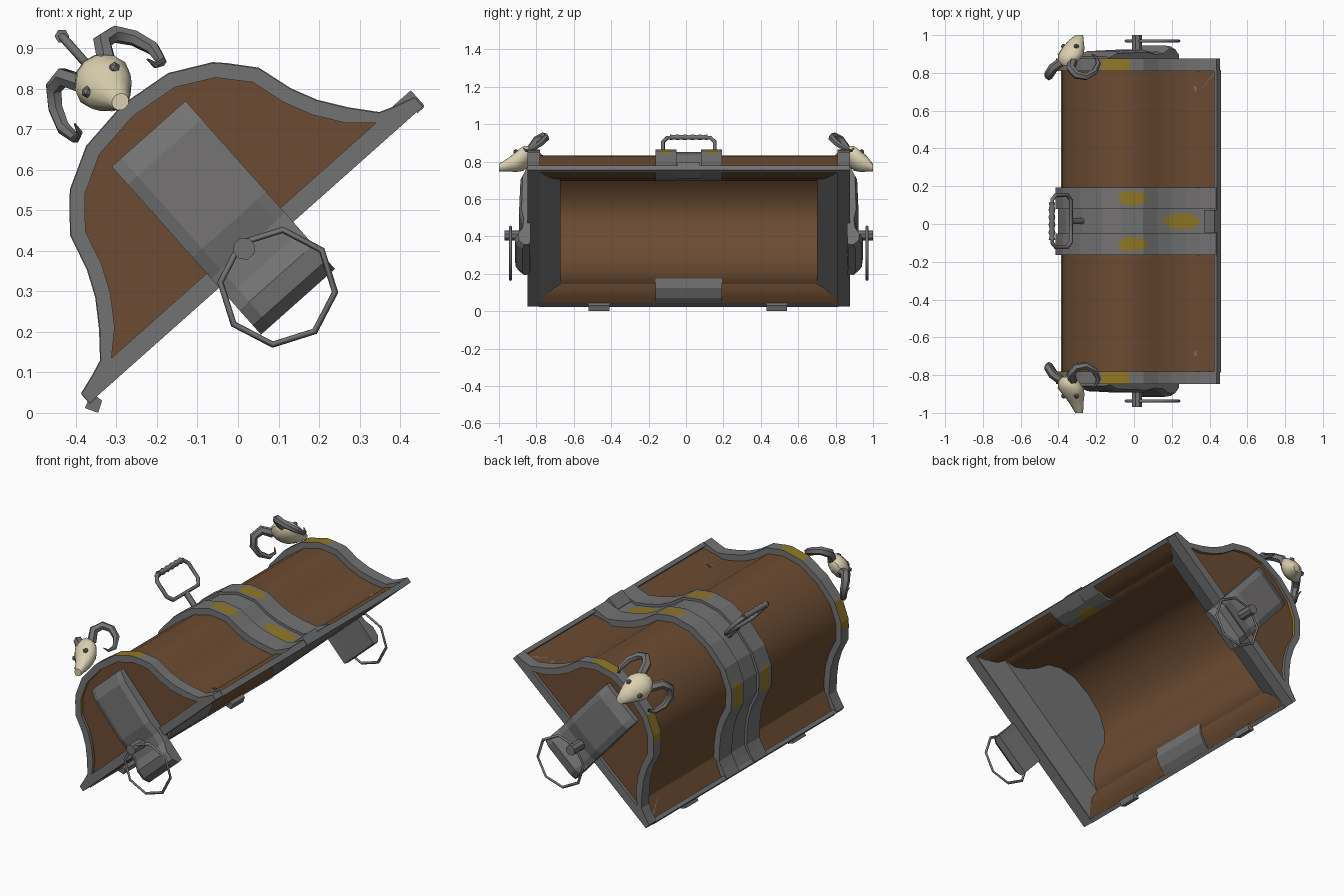
import bpy, bmesh, math
from mathutils import Vector

if "Cube" in bpy.data.objects:
    bpy.data.objects.remove(bpy.data.objects["Cube"])

C = 0.015  # middle of the lid along y


def material(name, rgb):
    m = bpy.data.materials.new(name)
    m.diffuse_color = (*rgb, 1)
    m.use_nodes = True
    m.node_tree.nodes["Principled BSDF"].inputs["Base Color"].default_value = m.diffuse_color
    return m


WOOD = material("brown wood", (0.15, 0.072, 0.033))
IRON = material("grey iron", (0.175, 0.17, 0.172))
GOLD = material("worn gold", (0.28, 0.19, 0.02))
BONE = material("cream bone", (0.70, 0.63, 0.44))


def P(u, v, y):
    """Tilted lid frame: u along the opening, v out of the dome, y along the lid."""
    return Vector((0.045 + 0.747 * u - 0.664 * v, y, 0.39 + 0.664 * u + 0.747 * v))


def finish(name, bm, mats, rule=None, smooth=None):
    bmesh.ops.remove_doubles(bm, verts=bm.verts, dist=1e-5)
    bmesh.ops.recalc_face_normals(bm, faces=bm.faces)
    if rule:
        for f in bm.faces:
            c = f.calc_center_median()
            x, z = c.x - 0.045, c.z - 0.39
            if abs(f.normal.y) < 0.5 and rule(0.747 * x + 0.664 * z, c.y - C):
                f.material_index = 1
    me = bpy.data.meshes.new(name)
    bm.to_mesh(me)
    bm.free()
    for m in mats:
        me.materials.append(m)
    if smooth:
        me.shade_smooth()
        me.set_sharp_from_angle(angle=math.radians(smooth))
    ob = bpy.data.objects.new(name, me)
    bpy.context.collection.objects.link(ob)
    return ob


def loft(name, secs, mats, ring=False, rule=None, smooth=None):
    """Join equal-length closed sections, capped unless they form a ring."""
    bm = bmesh.new()
    rows = [[bm.verts.new(p) for p in s] for s in secs]
    n = len(rows[0])
    pairs = list(zip(rows, rows[1:])) + ([(rows[-1], rows[0])] if ring else [])
    for a, b in pairs:
        for i in range(n):
            j = (i + 1) % n
            bm.faces.new((a[i], a[j], b[j], b[i]))
    if not ring:
        bm.faces.new(rows[0])
        bm.faces.new(rows[-1])
    return finish(name, bm, mats, rule, smooth)


def band(name, outer, inner, ys, mats, **kw):
    secs = [[P(*o, y) for y in ys] + [P(*i, ys[-1]), P(*i, ys[0])]
            for o, i in zip(outer, inner)]
    return loft(name, secs, mats, **kw)


def tube(name, pts, radius, mat, radii=None, closed=False, res=1, smooth=None):
    cu = bpy.data.curves.new(name, 'CURVE')
    cu.dimensions = '3D'
    cu.bevel_depth, cu.bevel_resolution, cu.use_fill_caps = radius, res, True
    sp = cu.splines.new('POLY')
    sp.points.add(len(pts) - 1)
    for i, p in enumerate(pts):
        sp.points[i].co = (*p, 1)
        sp.points[i].radius = radii[i] if radii else 1
    sp.use_cyclic_u = closed
    cu.materials.append(mat)
    ob = bpy.data.objects.new(name, cu)
    bpy.context.collection.objects.link(ob)
    bpy.ops.object.select_all(action='DESELECT')
    ob.select_set(True)
    bpy.context.view_layer.objects.active = ob
    bpy.ops.object.convert(target='MESH')
    me = bpy.context.object.data
    if smooth:
        me.shade_smooth()
        me.set_sharp_from_angle(angle=math.radians(smooth))
    else:
        me.shade_flat()


# Dome profile in (u, v)
half = [(0.55, 0.03), (0.50, 0.045), (0.46, 0.06), (0.41, 0.12), (0.365, 0.185),
        (0.335, 0.25), (0.31, 0.34), (0.261, 0.398), (0.235, 0.425), (0.135, 0.478)]
dome = half + [(0, 0.495)] + [(-u, v) for u, v in reversed(half)]


def inset(d, umax=9.0, vmin=0.0):
    out = []
    for i, (u, v) in enumerate(dome):
        a, b = dome[max(i - 1, 0)], dome[min(i + 1, len(dome) - 1)]
        t = Vector((b[0] - a[0], b[1] - a[1])).normalized()
        u2, v2 = u - t.y * d, v + t.x * d
        out.append((max(-umax, min(umax, u2)), max(vmin, v2)))
    return out


def resample(pts, k):
    out = [pts[0]]
    for a, b in zip(pts, pts[1:]):
        out += [(a[0] + (b[0] - a[0]) * i / k, a[1] + (b[1] - a[1]) * i / k)
                for i in range(1, k + 1)]
    return out


def box_uv(name, u0, u1, v0, v1, y0, y1, mat):
    sec = [(u0, v0), (u1, v0), (u1, v1), (u0, v1)]
    loft(name, [[P(u, v, y) for u, v in sec] for y in (y0, y1)], [mat])


# Hollow wooden lid with a bevelled lip, and iron edge strips along the opening
band("lid_shell", [(0.54, 0)] + inset(0.033, 0.54) + [(-0.54, 0)],
     [(0.535, 0)] + inset(0.058, 0.445, 0.05) + [(-0.535, 0)],
     [C - 0.80, C + 0.80], [WOOD], smooth=40)
for s in (1, -1):
    a, b = sorted((s * 0.53, s * 0.552))
    box_uv("edge_strip", a, b, -0.003, 0.028, C - 0.80, C + 0.80, IRON)

for s in (-1, 1):
    Y = lambda o: C + s * o
    # End frame, wooden end panel and iron lining inside
    band("end_frame", [(0.55, 0)] + dome + [(-0.55, 0)],
         [(0.445, 0.047)] + inset(0.037, 0.445, 0.047) + [(-0.445, 0.047)],
         [Y(0.795), Y(0.862)], [IRON, GOLD], ring=True,
         rule=lambda u, y: 0.13 < abs(u) < 0.262)
    panel = inset(0.036, 0.446, 0.046)
    loft("end_panel", [[P(u, v, Y(o)) for u, v in panel] for o in (0.80, 0.845)], [WOOD])
    near, far = inset(0.05, 0.445, 0.05), inset(0.038, 0.535, 0.004)
    loft("end_lining", [[P(u, v, Y(0.685)) for u, v in near],
                        [P(u, v, Y(0.797)) for u, v in far]], [IRON])

    # Hasp plate hanging over the opening
    prof = [(0.40, 0.84), (0.40, 0.872), (0.34, 0.90), (0.10, 0.908), (0.03, 0.893),
            (-0.03, 0.90), (-0.075, 0.93), (-0.125, 0.925), (-0.155, 0.89), (-0.15, 0.85)]
    loft("hasp_plate", [[P(u, v, Y(0.84 + (o - 0.84) * k)) for v, o in prof]
                        for u, k in ((-0.122, 0.8), (-0.09, 1), (0.09, 1), (0.122, 0.8))], [IRON])

    # Pull ring and its stud
    ring = [Vector((0.098 + 0.142 * math.cos(a), Y(0.953), 0.31 + 0.142 * math.sin(a)))
            for a in [math.radians(-95 + 45 * i) for i in range(8)]]
    tube("pull_ring", ring, 0.008, IRON, closed=True, res=0)
    oct_ = [(0.015 + 0.028 * math.cos(i * math.pi / 4 + 0.3),
             0.405 + 0.028 * math.sin(i * math.pi / 4 + 0.3)) for i in range(8)]
    loft("ring_stud", [[Vector((x, Y(o), z)) for x, z in oct_] for o in (0.88, 0.985)], [IRON])

    # Horned skull on the crown of the frame
    tip = 0.985 + (0.03 if s < 0 else 0)
    secs = [(0.60, 0.825, 0.03, 0.025), (0.59, 0.85, 0.06, 0.05), (0.57, 0.885, 0.074, 0.062),
            (0.55, 0.92, 0.06, 0.057), (0.53, 0.955, 0.042, 0.04), (0.505, tip, 0.022, 0.02)]
    loft("skull", [[P(ru * math.cos(i * math.pi / 6), v + rv * math.sin(i * math.pi / 6), Y(o))
                    for i in range(12)] for v, o, ru, rv in secs], [BONE], smooth=50)
    for m in (-1, 1):
        bm = bmesh.new()
        bmesh.ops.create_icosphere(bm, subdivisions=1, radius=0.015)
        bmesh.ops.translate(bm, verts=bm.verts, vec=P(m * 0.045, 0.578, Y(0.925)))
        finish("eye_socket", bm, [IRON])
        path = [(0.04, 0.60, 0.845), (0.065, 0.645, 0.81), (0.10, 0.64, 0.775),
                (0.13, 0.60, 0.765), (0.148, 0.55, 0.79), (0.142, 0.512, 0.835),
                (0.125, 0.515, 0.87), (0.12, 0.54, 0.885)]
        tube("horn", [P(m * u, v, Y(o)) for u, v, o in path], 0.022, IRON,
             radii=[1.1, 1.1, 1, 0.9, 0.8, 0.6, 0.35, 0.1], smooth=50)

    # Raised side bands of the middle strap, with gold ovals
    n = 12
    band("strap_side", resample(inset(-0.002), 6), resample(inset(0.045), 6),
         [Y(0.065 + 0.113 * i / n) for i in range(n + 1)], [IRON, GOLD],
         rule=lambda u, y: ((abs(u) - 0.268) / 0.05) ** 2 + ((abs(y) - 0.122) / 0.04) ** 2 < 1)

    # Hinges on the lower edge
    y0 = 0.485 if s > 0 else -0.465
    sec = [(-0.378, 0.012), (-0.345, 0.0), (-0.335, 0.03), (-0.36, 0.05)]
    loft("hinge", [[Vector((x, y, z)) for x, z in sec] for y in (y0 - 0.055, y0 + 0.055)], [IRON])

# Lower centre of the strap, with one gold oval and a small catch at the front
band("strap_centre", resample(inset(0.012), 6), resample(inset(0.045), 6),
     [C - 0.066 + 0.011 * i for i in range(13)], [IRON, GOLD],
     rule=lambda u, y: ((u - 0.395) / 0.055) ** 2 + (y / 0.045) ** 2 < 1)
box_uv("strap_catch", 0.48, 0.555, 0.0, 0.05, C - 0.06, C + 0.06, IRON)

# Carrying handle: stem, rounded frame and beaded grip
tube("handle_stem", [P(0, 0.48, C), P(0, 0.57, C)], 0.016, IRON)
frame = [(-0.11, 0.57), (0.11, 0.57), (0.138, 0.60), (0.138, 0.69), (0.115, 0.72),
         (-0.115, 0.72), (-0.138, 0.69), (-0.138, 0.60)]
tube("handle_frame", [P(0, v, C + y) for y, v in frame], 0.011, IRON, closed=True)
tube("handle_grip", [P(0, 0.722, C - 0.10 + 0.02 * i) for i in range(11)], 0.018, IRON,
     radii=[0.7 if i % 2 else 1 for i in range(11)])
